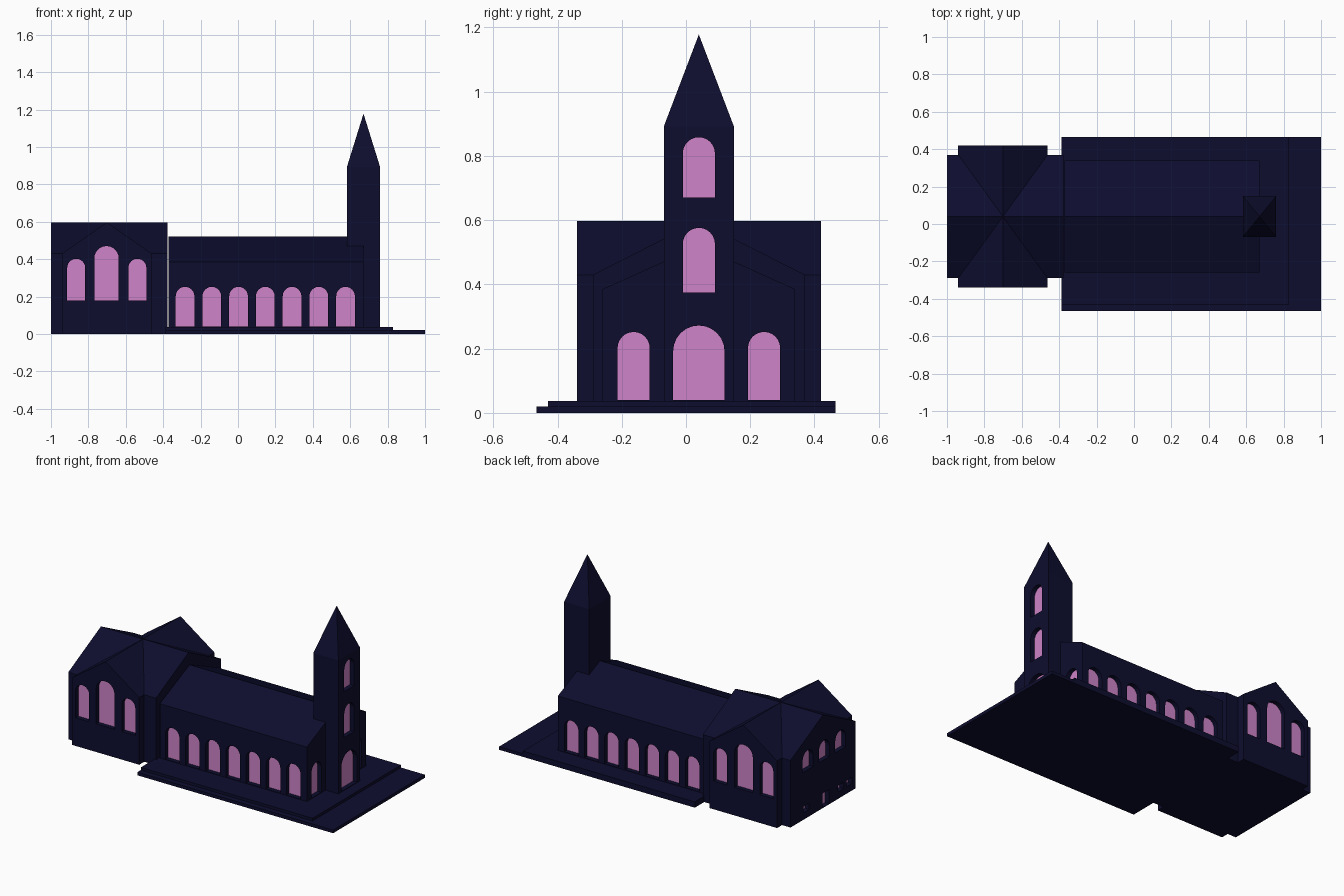
import bpy, bmesh, math

if "Cube" in bpy.data.objects:
    bpy.data.objects.remove(bpy.data.objects["Cube"])

CY = 0.04       # long axis of the building
RECESS = 0.03   # window depth


def material(name, rgb):
    m = bpy.data.materials.new(name)
    m.diffuse_color = (*rgb, 1)
    m.use_nodes = True
    m.node_tree.nodes["Principled BSDF"].inputs["Base Color"].default_value = m.diffuse_color
    return m


NAVY = material("navy_stone", (0.004, 0.004, 0.028))
PINK = material("pink_glass", (0.62, 0.23, 0.58))


def finish(name, bm, mat):
    bmesh.ops.recalc_face_normals(bm, faces=bm.faces)
    me = bpy.data.meshes.new(name)
    bm.to_mesh(me)
    bm.free()
    me.materials.append(mat)
    ob = bpy.data.objects.new(name, me)
    bpy.context.collection.objects.link(ob)
    return ob


def prism(bm, pts, axis, a, b):
    """Extrude a (u, z) profile along the x or y axis from a to b."""
    def at(d, p):
        return (d, p[0], p[1]) if axis == "x" else (p[0], d, p[1])
    lo = [bm.verts.new(at(a, p)) for p in pts]
    hi = [bm.verts.new(at(b, p)) for p in pts]
    bm.faces.new(lo)
    bm.faces.new(hi)
    n = len(pts)
    for i in range(n):
        j = (i + 1) % n
        bm.faces.new((lo[i], lo[j], hi[j], hi[i]))


def gable(name, axis, a, b, u0, u1, z0, eave, ridge):
    bm = bmesh.new()
    pts = [(u0, z0), (u1, z0), (u1, eave), ((u0 + u1) / 2, ridge), (u0, eave)]
    prism(bm, pts, axis, a, b)
    return finish(name, bm, NAVY)


def box(name, x0, x1, y0, y1, z0, z1):
    bm = bmesh.new()
    prism(bm, [(x0, z0), (x1, z0), (x1, z1), (x0, z1)], "y", y0, y1)
    return finish(name, bm, NAVY)


def opening(u, z0, w, top, arched=True):
    r = w / 2
    pts = [(u - r, z0), (u + r, z0)]
    if not arched:
        return pts + [(u + r, top), (u - r, top)]
    return pts + [(u + r * math.cos(math.pi * i / 12),
                   top - r + r * math.sin(math.pi * i / 12)) for i in range(13)]


def windows(body, name, axis, plane, sign, outlines):
    """Cut recesses into one wall and set glass at the back of them."""
    cut, glass = bmesh.new(), bmesh.new()
    back = plane - sign * RECESS
    for pts in outlines:
        prism(cut, pts, axis, plane + sign * 0.02, back)
        prism(glass, pts, axis, back + sign * 0.002, back - sign * 0.004)
    cutter = finish(name + "_cutter", cut, NAVY)
    cutter.hide_render = True
    mod = body.modifiers.new("cut", "BOOLEAN")
    mod.object = cutter
    mod.operation = "DIFFERENCE"
    mod.solver = "EXACT"
    bpy.context.view_layer.objects.active = body
    bpy.ops.object.modifier_apply(modifier=mod.name)
    bpy.data.objects.remove(cutter)
    finish(name, glass, PINK)


# Stepped platform
box("lower_step", -0.388, 1.0, -0.465, 0.465, 0, 0.02)
box("upper_step", -0.388, 0.83, -0.43, 0.465, 0.019, 0.037)

# Nave with a row of arches on both sides and one beside the tower each way
nave = gable("nave", "x", -0.372, 0.67, CY - 0.3, CY + 0.3, 0.037, 0.385, 0.52)
row = [opening(-0.283 + 0.143 * i, 0.04, 0.1, 0.252) for i in range(7)]
windows(nave, "nave_front_windows", "y", CY - 0.3, -1, row)
windows(nave, "nave_back_windows", "y", CY + 0.3, 1, row)
windows(nave, "nave_end_windows", "x", 0.67, 1,
        [opening(CY + s * 0.203, 0.04, 0.1, 0.252) for s in (-1, 1)])

# Crossing: two gabled blocks through each other
choir = gable("choir", "x", -1.0, -0.378, CY - 0.33, CY + 0.33, 0, 0.43, 0.597)
transept = gable("transept", "y", CY - 0.38, CY + 0.38, -0.94, -0.462, 0, 0.43, 0.597)
trio = [opening(-0.865, 0.18, 0.096, 0.402), opening(-0.703, 0.18, 0.13, 0.47),
        opening(-0.538, 0.18, 0.096, 0.402)]
windows(transept, "transept_front_windows", "y", CY - 0.38, -1, trio)
windows(transept, "transept_back_windows", "y", CY + 0.38, 1, trio)
west = [opening(0.03 + 0.165 * i, 0.305, 0.105, 0.43) for i in (-1, 0, 1)]
west += [opening(u, 0.045, 0.055, 0.085, False) for u in (0.21, -0.14, -0.225)]
west += [opening(0.012, 0.005, 0.065, 0.095, False)]
windows(choir, "choir_west_windows", "x", -1.0, -1, west)

# Tower with door and two windows
tower = box("tower", 0.582, 0.76, CY - 0.109, CY + 0.109, 0.037, 0.892)
windows(tower, "tower_door_and_windows", "x", 0.76, 1,
        [opening(CY, 0.04, 0.16, 0.272), opening(CY, 0.375, 0.1, 0.576),
         opening(CY, 0.67, 0.1, 0.858)])

# Pyramid spire
bm = bmesh.new()
base = [bm.verts.new((0.671 + sx * 0.089, CY + sy * 0.109, 0.892))
        for sx, sy in ((-1, -1), (1, -1), (1, 1), (-1, 1))]
tip = bm.verts.new((0.671, CY, 1.178))
bm.faces.new(base)
for i in range(4):
    bm.faces.new((base[i], base[(i + 1) % 4], tip))
finish("spire", bm, NAVY)
